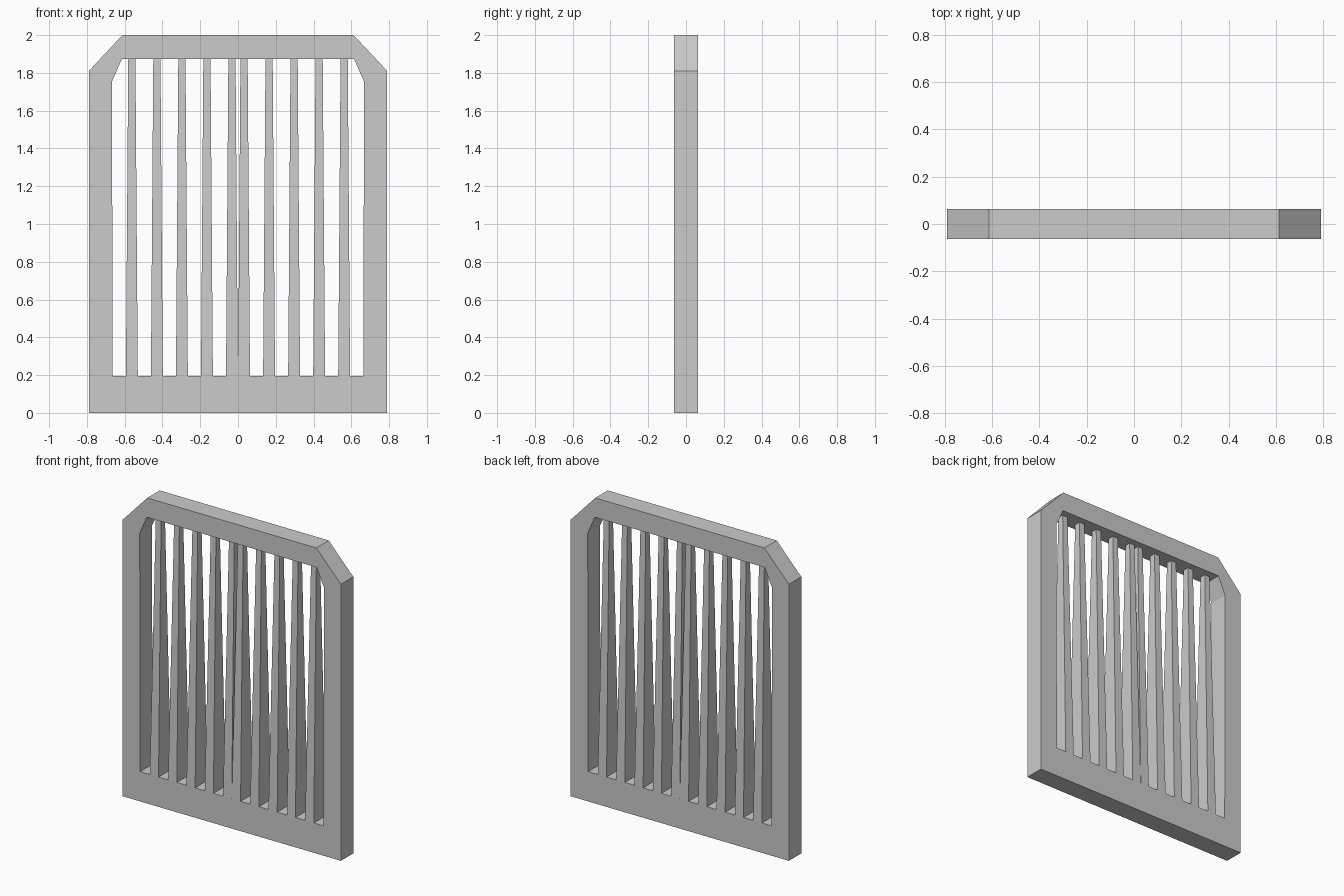
import bpy, bmesh

if "Cube" in bpy.data.objects:
    bpy.data.objects.remove(bpy.data.objects["Cube"])

D = 0.064           # half depth of the frame
SILL, LINTEL = 0.195, 1.873


def make_object(name, bm):
    bmesh.ops.recalc_face_normals(bm, faces=bm.faces)
    mesh = bpy.data.meshes.new(name)
    bm.to_mesh(mesh)
    bm.free()
    obj = bpy.data.objects.new(name, mesh)
    bpy.context.collection.objects.link(obj)
    return obj


# Frame: outer and inner outlines bridged, then extruded through the depth
right_outer = [(0.79, 0), (0.79, 1.81), (0.612, 2.0)]
right_inner = [(0.664, SILL), (0.667, 1.755), (0.615, LINTEL)]


def full_loop(right):
    return right + [(-x, z) for x, z in reversed(right)]


bm = bmesh.new()
outer = [bm.verts.new((x, -D, z)) for x, z in full_loop(right_outer)]
inner = [bm.verts.new((x, -D, z)) for x, z in full_loop(right_inner)]
n = len(outer)
for i in range(n):
    j = (i + 1) % n
    bm.faces.new((outer[i], outer[j], inner[j], inner[i]))
ext = bmesh.ops.extrude_face_region(bm, geom=bm.faces[:], use_keep_orig=True)
moved = [g for g in ext["geom"] if isinstance(g, bmesh.types.BMVert)]
bmesh.ops.translate(bm, verts=moved, vec=(0, 2 * D, 0))
make_object("gate_frame", bm)


# Bars: full depth at the sill, tapering to a thin square at the top
def bar(name, x):
    bm = bmesh.new()
    rings = []
    for z, hx, hy in ((SILL, 0.0315, D), (LINTEL, 0.019, 0.02)):
        rings.append([bm.verts.new((x + sx * hx, sy * hy, z))
                      for sx, sy in ((-1, -1), (1, -1), (1, 1), (-1, 1))])
    low, high = rings
    for i in range(4):
        j = (i + 1) % 4
        bm.faces.new((low[i], low[j], high[j], high[i]))
    make_object(name, bm)


for k in range(5):
    for side, s in (("right", 1), ("left", -1)):
        bar(f"bar_{side}_{k + 1}", s * (0.032 + 0.1325 * k))
